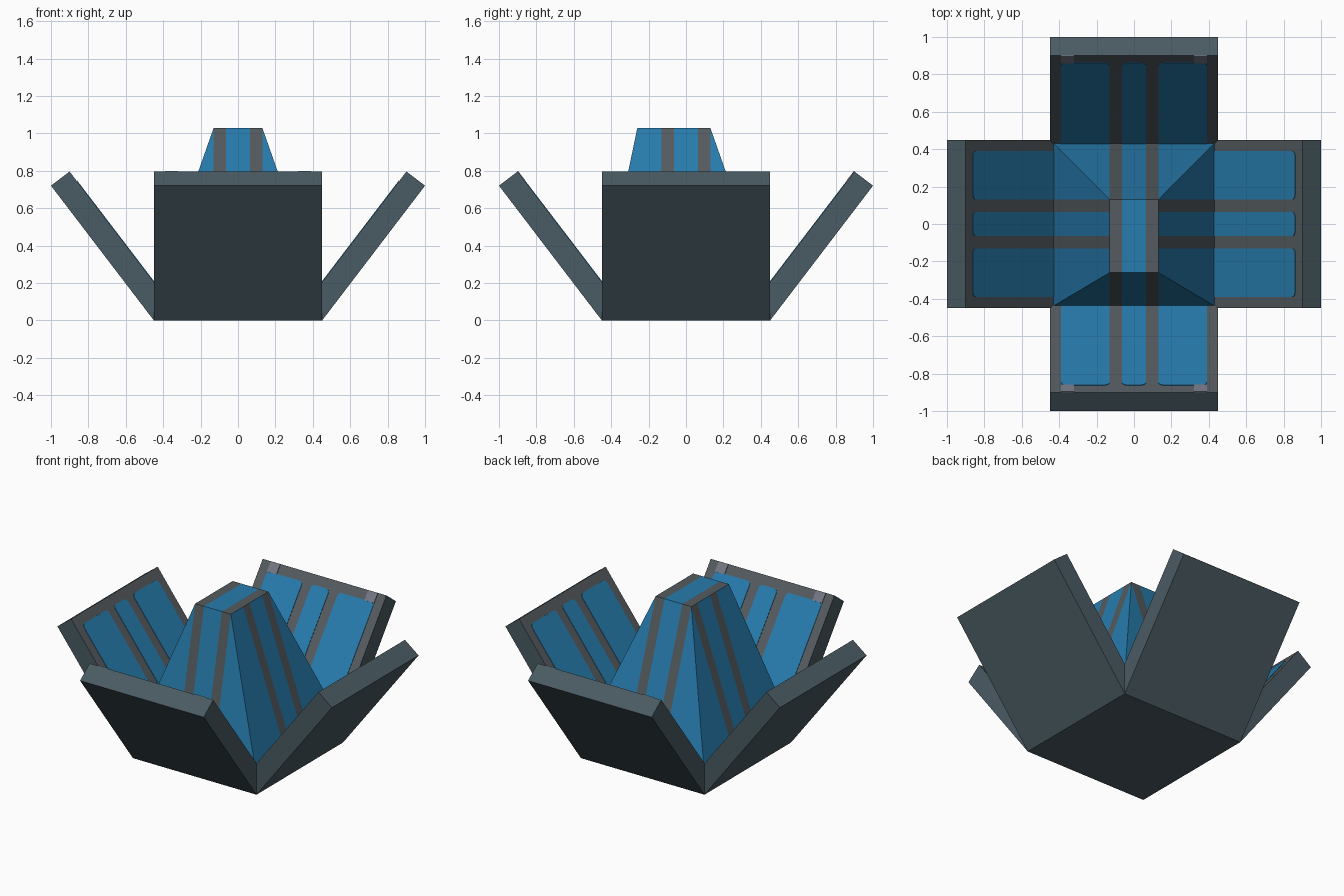
import bpy, bmesh, math
from mathutils import Matrix, Vector

if "Cube" in bpy.data.objects:
    bpy.data.objects.remove(bpy.data.objects["Cube"])


def material(name, rgb):
    m = bpy.data.materials.new(name)
    lin = [((c / 255 + 0.055) / 1.055) ** 2.4 for c in rgb]
    m.diffuse_color = (*lin, 1)
    m.use_nodes = True
    m.node_tree.nodes["Principled BSDF"].inputs["Base Color"].default_value = m.diffuse_color
    return m


SLATE = material("slate", (74, 91, 99))
GREY = material("stripe grey", (84, 91, 95))
BLUE = material("blue", (39, 124, 174))
CLIP = material("light grey", (116, 120, 132))


def finish(bm, name, mats, matrix=None):
    if matrix:
        bm.transform(matrix)
    bmesh.ops.recalc_face_normals(bm, faces=bm.faces)
    me = bpy.data.meshes.new(name)
    bm.to_mesh(me)
    bm.free()
    for m in mats:
        me.materials.append(m)
    ob = bpy.data.objects.new(name, me)
    bpy.context.collection.objects.link(ob)
    return ob


def box(lo, hi):
    bm = bmesh.new()
    bmesh.ops.create_cube(bm, size=1)
    for v in bm.verts:
        v.co = Vector([lo[i] if v.co[i] < 0 else hi[i] for i in range(3)])
    return bm


def plate(u0, u1, v0, v1, w0, w1, r):
    """Thin plate with both corners rounded at the far end."""
    pts = [(u0, v0), (u1, v0)]
    for cx, start in ((u1 - r, 0), (u0 + r, 90)):
        for k in range(5):
            a = math.radians(start + k * 22.5)
            pts.append((cx + r * math.cos(a), v1 - r + r * math.sin(a)))
    bm = bmesh.new()
    f = bm.faces.new([bm.verts.new((u, v, w0)) for u, v in pts])
    g = bmesh.ops.extrude_face_region(bm, geom=[f])["geom"]
    bmesh.ops.translate(bm, vec=(0, 0, w1 - w0),
                        verts=[e for e in g if isinstance(e, bmesh.types.BMVert)])
    return bm


HALF, LENGTH, THICK = 0.45, 0.906, 0.125
DX, DZ = 0.607, 0.795          # slope of the flaps

# Bottom plate
finish(box((-HALF, -HALF, 0), (HALF, HALF, 0.1)), "base_plate", [SLATE])

# Four tilted flaps with inner panels
for i, side in enumerate(("right", "back", "left", "front")):
    a = i * math.pi / 2
    out = Vector((round(math.cos(a)), round(math.sin(a)), 0))
    up = Vector((0, 0, 1))
    V, W = out * DX + up * DZ, up * DX - out * DZ
    U = V.cross(W)
    M = Matrix((U, V, W)).transposed().to_4x4()
    M.translation = out * HALF

    bm = box((-HALF, 0, 0), (HALF, LENGTH, THICK))
    for f in bm.faces:
        f.material_index = int(f.calc_center_median().z > THICK - 0.001)
    finish(bm, side + "_flap", [SLATE, GREY], M)

    for j, (u0, u1) in enumerate(((-0.39, -0.13), (-0.065, 0.065), (0.13, 0.39))):
        finish(plate(u0, u1, 0.08, 0.843, THICK - 0.002, THICK + 0.003, 0.025),
               f"{side}_flap_panel_{j + 1}", [BLUE], M)

    # Small clips on the front and back flap rims
    if side in ("front", "back"):
        for s in (-1, 1):
            u = sorted((s * 0.32, s * 0.39))
            finish(box((u[0], 0.84, THICK - 0.002), (u[1], LENGTH - 0.001, THICK + 0.004)),
                   f"{side}_clip_{'a' if s < 0 else 'b'}", [CLIP], M)

# Central tapered block, its top pushed towards the front
Z0, Z1 = 0.12, 1.03
bm = box((-0.45, -0.45, Z0), (0.45, 0.45, Z1))
for v in bm.verts:
    if v.co.z > 0.5:
        v.co.x = math.copysign(0.13, v.co.x)
        v.co.y = 0.13 if v.co.y > 0 else -0.26
bm.normal_update()

# Cut stripes: side faces along y, all others along x
for axis in (0, 1):
    for c in (-0.13, -0.065, 0.065, 0.13):
        faces = [f for f in bm.faces if (abs(f.normal.x) > 0.5) == (axis == 1)]
        geom = set(faces)
        for f in faces:
            geom.update(f.edges, f.verts)
        n = Vector((1 - axis, axis, 0))
        bmesh.ops.bisect_plane(bm, geom=list(geom), dist=1e-5, plane_co=n * c, plane_no=n)
        bm.normal_update()
for f in bm.faces:
    p = f.calc_center_median()
    c = abs(p.y if abs(f.normal.x) > 0.5 else p.x)
    f.material_index = int(0.065 < c < 0.1301)
finish(bm, "central_block", [BLUE, GREY])
